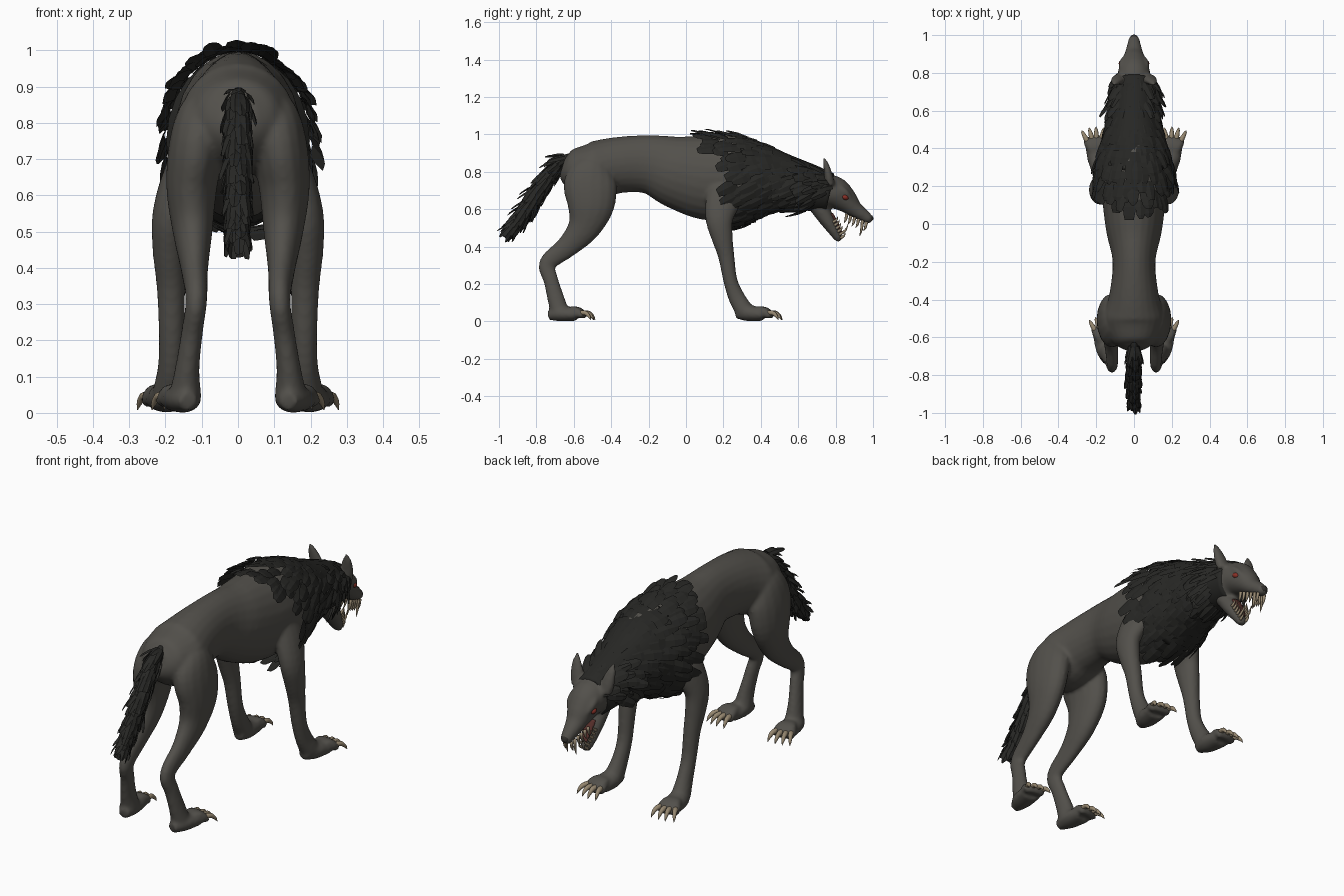
import bpy, bmesh, math, random
from mathutils import Vector

if "Cube" in bpy.data.objects:
    bpy.data.objects.remove(bpy.data.objects["Cube"])

random.seed(4)
X = Vector((1, 0, 0))


def material(name, r, g, b):
    m = bpy.data.materials.new(name)
    m.diffuse_color = (r, g, b, 1)
    m.use_nodes = True
    m.node_tree.nodes["Principled BSDF"].inputs["Base Color"].default_value = m.diffuse_color
    return m


SKIN = material("skin", 0.085, 0.08, 0.07)
FUR = material("fur", 0.02, 0.02, 0.018)
HORN = material("horn", 0.3, 0.24, 0.16)
RED = material("red", 0.25, 0.03, 0.02)
TONGUE = material("tongue", 0.1, 0.03, 0.025)
DARK = material("dark", 0.03, 0.028, 0.025)


def spline(pts, sub):
    # Catmull-Rom resampling of (x, y, z, half width, half depth)
    out = []
    for i in range(len(pts) - 1):
        p0, p1, p2, p3 = pts[max(i - 1, 0)], pts[i], pts[i + 1], pts[min(i + 2, len(pts) - 1)]
        for k in range(sub):
            t = k / sub
            out.append([0.5 * (2 * b + (c - a) * t + (2 * a - 5 * b + 4 * c - d) * t * t
                        + (3 * b - a - 3 * c + d) * t ** 3) for a, b, c, d in zip(p0, p1, p2, p3)])
    return out + [list(pts[-1])]


def tube(bm, pts, sub=4, n=16, side=1):
    rows = spline(pts, sub)
    cs = [Vector((r[0] * side, r[1], r[2])) for r in rows]
    rings = []
    for i, r in enumerate(rows):
        t = (cs[min(i + 1, len(cs) - 1)] - cs[max(i - 1, 0)]).normalized()
        u = (X - t * t.dot(X)).normalized()
        v = t.cross(u)
        a, b = max(r[3], 0.001), max(r[4], 0.001)
        rings.append([bm.verts.new(cs[i] + u * a * math.cos(q * math.tau / n) + v * b * math.sin(q * math.tau / n))
                      for q in range(n)])
    for A, B in zip(rings, rings[1:]):
        for q in range(n):
            bm.faces.new((A[q], A[(q + 1) % n], B[(q + 1) % n], B[q]))
    bm.faces.new(rings[0])
    bm.faces.new(rings[-1])


def finish(bm, name, mat, smooth=True, voxel=0):
    if smooth:
        bmesh.ops.recalc_face_normals(bm, faces=bm.faces)
    me = bpy.data.meshes.new(name)
    for f in bm.faces:
        f.smooth = smooth
    bm.to_mesh(me)
    bm.free()
    me.materials.append(mat)
    ob = bpy.data.objects.new(name, me)
    bpy.context.collection.objects.link(ob)
    if voxel:
        r = ob.modifiers.new("fuse", 'REMESH')
        r.mode = 'VOXEL'
        r.voxel_size = voxel
        r.use_smooth_shade = True
        s = ob.modifiers.new("soften", 'SMOOTH')
        s.factor = 0.5
        s.iterations = 6


def card(bm, root, d, nrm, length, width):
    # one bent, tapering tuft of fur
    d = d.normalized()
    c = d.cross(nrm).normalized()
    rows = []
    for s, w in ((0, 0.85), (0.4, 1), (0.8, 0.8), (1, random.uniform(0.2, 0.7))):
        p = root + d * length * s - nrm * 0.12 * length * s * s
        rows.append([bm.verts.new(p - c * w * width / 2), bm.verts.new(p + nrm * 0.008 * w),
                     bm.verts.new(p + c * w * width / 2)])
    for A, B in zip(rows, rows[1:]):
        for k in (0, 1):
            bm.faces.new((A[k], A[k + 1], B[k + 1], B[k]))


TORSO = [(0, -.66, .83, .05, .05), (0, -.62, .82, .115, .105), (0, -.5, .805, .16, .155), (0, -.37, .835, .13, .15),
         (0, -.2, .84, .113, .157), (0, -.05, .80, .145, .195), (0, .1, .77, .165, .225), (0, .25, .765, .175, .23),
         (0, .4, .755, .16, .20), (0, .55, .745, .12, .135), (0, .68, .71, .10, .115), (0, .77, .69, .09, .095)]
MANE = [(0, .05, .79, .158, .20), (0, .18, .765, .19, .228), (0, .3, .75, .198, .24), (0, .42, .755, .172, .195),
        (0, .55, .745, .13, .14), (0, .68, .71, .112, .122), (0, .77, .69, .10, .103), (0, .86, .64, .07, .072)]
HEAD = [(0, .70, .70, .085, .09), (0, .79, .69, .088, .088), (0, .855, .645, .068, .066), (0, .90, .602, .05, .045),
        (0, .95, .567, .036, .034), (0, .98, .545, .028, .026), (0, .993, .535, .014, .014)]
JAW = [(0, .69, .64, .06, .05), (0, .75, .55, .052, .042), (0, .79, .485, .04, .03), (0, .815, .445, .028, .022),
       (0, .825, .43, .015, .012)]
HIND_LEG = [(.07, -.49, .87, .03, .03), (.09, -.5, .83, .07, .10), (.113, -.512, .74, .077, .142),
            (.128, -.51, .62, .07, .128), (.125, -.548, .5, .055, .088), (.12, -.635, .4, .038, .06),
            (.115, -.74, .31, .03, .047), (.127, -.722, .22, .03, .04), (.14, -.695, .12, .034, .046),
            (.145, -.675, .05, .045, .05)]
FRONT_LEG = [(.11, .22, .78, .04, .09), (.15, .2, .66, .055, .095), (.186, .178, .55, .05, .075),
             (.19, .193, .45, .046, .058), (.185, .215, .35, .04, .044), (.183, .237, .22, .036, .038),
             (.185, .27, .13, .036, .045), (.19, .31, .06, .045, .05)]
HIND_PAW = [(.138, -.735, .032, .025, .025), (.15, -.67, .04, .05, .04), (.165, -.585, .035, .053, .033)]
FRONT_PAW = [(.184, .265, .04, .025, .025), (.193, .33, .045, .05, .044), (.205, .415, .035, .053, .033)]
EAR = [(.078, .77, .73, .034, .028), (.09, .76, .79, .034, .022), (.10, .748, .84, .022, .015),
       (.104, .735, .875, .006, .007)]

# fused body: torso, head, jaw, limbs, toes, ears, brows; claws separately
body, claws = bmesh.new(), bmesh.new()
for part in (TORSO, HEAD, JAW):
    tube(body, part, n=24)
for side in (1, -1):
    for part in (HIND_LEG, FRONT_LEG, HIND_PAW, FRONT_PAW, EAR):
        tube(body, part, side=side)
    tube(body, [(.05, .80, .73, .02, .015), (.06, .85, .695, .022, .016), (.045, .89, .645, .01, .01)], side=side)
    for bx, by, reach, angles in ((.195, .34, .175, (-12, 2, 14, 28)), (.15, -.66, .175, (-8, 6, 18, 30))):
        for deg in angles:
            sx, sy = math.sin(math.radians(deg)), math.cos(math.radians(deg))

            def at(f, z, r):
                return (bx + sx * reach * f, by + sy * reach * f, z, r, r)
            tube(body, [at(.1, .05, .022), at(.4, .058, .024), at(.6, .04, .024), at(.72, .024, .014)], n=10, side=side)
            tube(claws, [at(.6, .045, .015), at(.8, .045, .012), at(.93, .028, .008), at(1, .008, .001)], n=8, side=side)
finish(body, "body", SKIN, voxel=0.009)
finish(claws, "claws", HORN)

# mane: dark under-layer plus rows of overlapping tufts
under = bmesh.new()
tube(under, MANE[2:7], n=24)
finish(under, "mane_underlayer", FUR)
profile = spline(MANE, 10)
mane = bmesh.new()
for i in range(17):
    for j in range(24):
        y = 0.10 + 0.046 * i + random.uniform(-.018, .018)
        ang = (j + 0.5 * (i % 2) + random.uniform(-.25, .25)) * math.tau / 24
        _, _, cz, a, b = min(profile, key=lambda p: abs(p[1] - y))
        c, s = math.cos(ang), math.sin(ang)
        root = Vector((c * a, y, cz + s * b))
        if y < 0.10 + 0.16 * min(1, max(0, (1.0 - root.z) / 0.2)) or y > .75 + .1 * s:
            continue
        nrm = Vector((c / a, 0, s / b)).normalized()
        d = Vector((0, -1, -0.5 * abs(c)))
        d = (d - nrm * d.dot(nrm)).normalized()
        lift = 0.6 if y > .64 and abs(c) > .5 else 0.36
        card(mane, root, d + nrm * lift * random.uniform(.6, 1.4), nrm,
             random.uniform(.085, .13), random.uniform(.05, .075) * (.75 if y > .6 else 1))
finish(mane, "mane_tufts", FUR, smooth=False)

# tail: core plus loose tufts
TAIL = [(0, -.60, .88, .02, .02), (0, -.66, .86, .02, .025), (0, -.74, .765, .022, .032), (0, -.82, .65, .022, .034),
        (0, -.88, .56, .016, .025), (0, -.92, .51, .006, .008)]
core, tail = bmesh.new(), bmesh.new()
tube(core, TAIL)
finish(core, "tail_core", FUR)
rows = spline(TAIL, 4)
for i in range(3, len(rows) - 1):
    t = (Vector(rows[i + 1][:3]) - Vector(rows[i - 1][:3])).normalized()
    v = t.cross(X)
    for j in range(7):
        ang = (j + .5 * (i % 2)) * math.tau / 7
        o = X * math.cos(ang) * .7 + v * math.sin(ang)
        root = Vector(rows[i][:3]) + X * math.cos(ang) * rows[i][3] + v * math.sin(ang) * rows[i][4]
        card(tail, root, t + o * random.uniform(.2, .65), o.normalized(), random.uniform(.075, .12), .034)
finish(tail, "tail_tufts", FUR, smooth=False)

# teeth along both jaws
teeth = bmesh.new()
for side in (1, -1):
    for i in range(6):
        f = i / 5
        x, y, z = .042 - .022 * f, .86 + .105 * f, .575 - .042 * f
        ln = .085 if i == 4 else .05
        tube(teeth, [(x, y, z, .008, .009), (x, y - .006, z - ln * .6, .006, .007),
                     (x, y - .016, z - ln, .001, .001)], 2, 8, side)
        x, y, z = .036 - .02 * f, .785 + .04 * f, .53 - .085 * f
        ln = .07 if i == 4 else .04
        tube(teeth, [(x, y, z, .007, .008), (x, y + ln * .5, z + ln * .35, .005, .006),
                     (x, y + ln * .7, z + ln * .8, .001, .001)], 2, 8, side)
finish(teeth, "teeth", HORN)

# tongue, nose and eyes
tongue = bmesh.new()
tube(tongue, [(0, .775, .575, .028, .012), (0, .803, .525, .024, .011), (0, .83, .475, .012, .007)])
finish(tongue, "tongue", TONGUE)
nose = bmesh.new()
tube(nose, [(0, .968, .566, .012, .008), (0, .984, .552, .022, .018), (0, .996, .54, .012, .01)], n=12)
finish(nose, "nose", DARK)
eyes = bmesh.new()
for side in (1, -1):
    tube(eyes, [(.060, .835, .674, .004, .004), (.062, .843, .668, .018, .014), (.060, .857, .661, .018, .014),
                (.056, .868, .653, .004, .004)], n=12, side=side)
finish(eyes, "eyes", RED)
